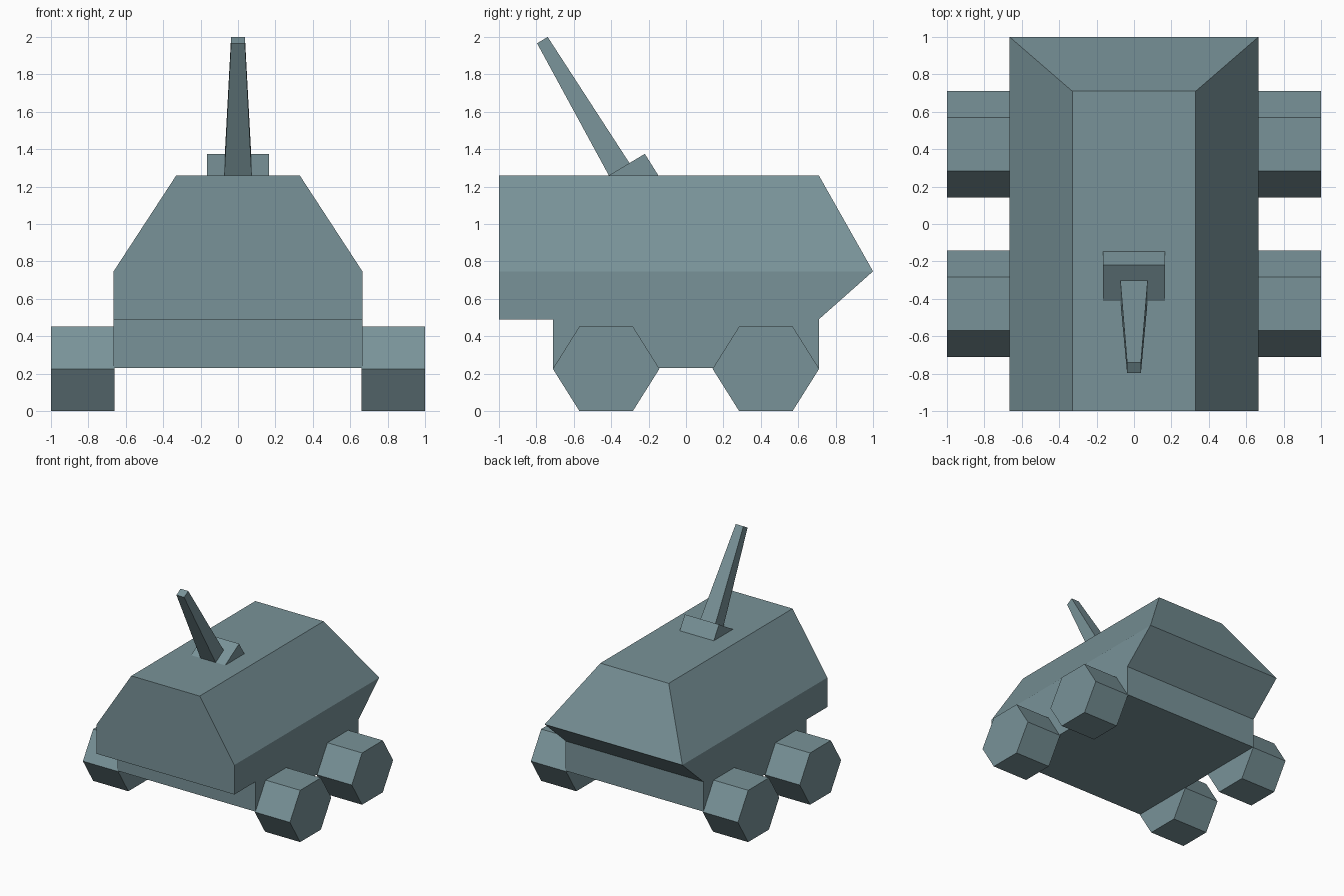
import bpy, bmesh
from mathutils import Vector

if "Cube" in bpy.data.objects:
    bpy.data.objects.remove(bpy.data.objects["Cube"])

# Slate paint shared by all parts
paint = bpy.data.materials.new("slate_paint")
paint.diffuse_color = (0.19, 0.29, 0.315, 1)
paint.use_nodes = True
paint.node_tree.nodes["Principled BSDF"].inputs["Base Color"].default_value = paint.diffuse_color


def make_object(name, verts, faces):
    mesh = bpy.data.meshes.new(name)
    mesh.from_pydata(verts, [], faces)
    bm = bmesh.new()
    bm.from_mesh(mesh)
    bmesh.ops.recalc_face_normals(bm, faces=bm.faces)
    bm.to_mesh(mesh)
    bm.free()
    mesh.materials.append(paint)
    obj = bpy.data.objects.new(name, mesh)
    bpy.context.collection.objects.link(obj)
    return obj


def prism_x(name, profile, x0, x1):
    """Extrude a (y, z) profile from x0 to x1."""
    n = len(profile)
    verts = [(x, y, z) for x in (x0, x1) for y, z in profile]
    faces = [(i, (i + 1) % n, n + (i + 1) % n, n + i) for i in range(n)]
    faces += [tuple(range(n)), tuple(range(n, 2 * n))]
    return make_object(name, verts, faces)


# Hull: side profile as (half width, y, z), roof narrower than the skirt
ring = [(0.665, -1, 0.49), (0.665, -0.71, 0.49), (0.665, -0.71, 0.23),
        (0.665, 0.71, 0.23), (0.665, 0.71, 0.49), (0.665, 1, 0.747),
        (0.33, 0.71, 1.26), (0.33, -1, 1.26), (0.665, -1, 0.747)]
n = len(ring)
verts = [(s * x, y, z) for s in (-1, 1) for x, y, z in ring]
faces = [(i, (i + 1) % n, n + (i + 1) % n, n + i) for i in range(n)]
for o in (0, n):
    faces.append(tuple(o + i for i in (0, 1, 2, 3, 4, 5, 8)))  # vertical skirt
    faces.append(tuple(o + i for i in (5, 6, 7, 8)))           # sloped side
make_object("hull", verts, faces)

# Four hexagonal wheels
for side, sx in (("left", -1), ("right", 1)):
    for end, cy in (("front", -0.427), ("rear", 0.427)):
        hexagon = [(cy + dy, z) for dy, z in
                   ((-0.143, 0), (0.143, 0), (0.285, 0.226),
                    (0.143, 0.452), (-0.143, 0.452), (-0.285, 0.226))]
        prism_x(f"{end}_{side}_wheel", hexagon, sx * 0.66, sx * 1.0)

# Tilted wedge that carries the gun
prism_x("gun_mount", [(-0.42, 1.255), (-0.22, 1.375), (-0.145, 1.255)], -0.165, 0.165)

# Tapered square barrel
base, tip = Vector((0, -0.335, 1.255)), Vector((0, -0.768, 1.983))
axis = (tip - base).normalized()
up = axis.cross(Vector((1, 0, 0)))
verts = []
for centre, hx, hu in ((base, 0.075, 0.066), (tip, 0.037, 0.033)):
    for a, b in ((-1, -1), (1, -1), (1, 1), (-1, 1)):
        verts.append(centre + Vector((a * hx, 0, 0)) + up * (b * hu))
faces = [(i, (i + 1) % 4, 4 + (i + 1) % 4, 4 + i) for i in range(4)]
make_object("gun_barrel", verts, faces + [(0, 1, 2, 3), (4, 5, 6, 7)])
